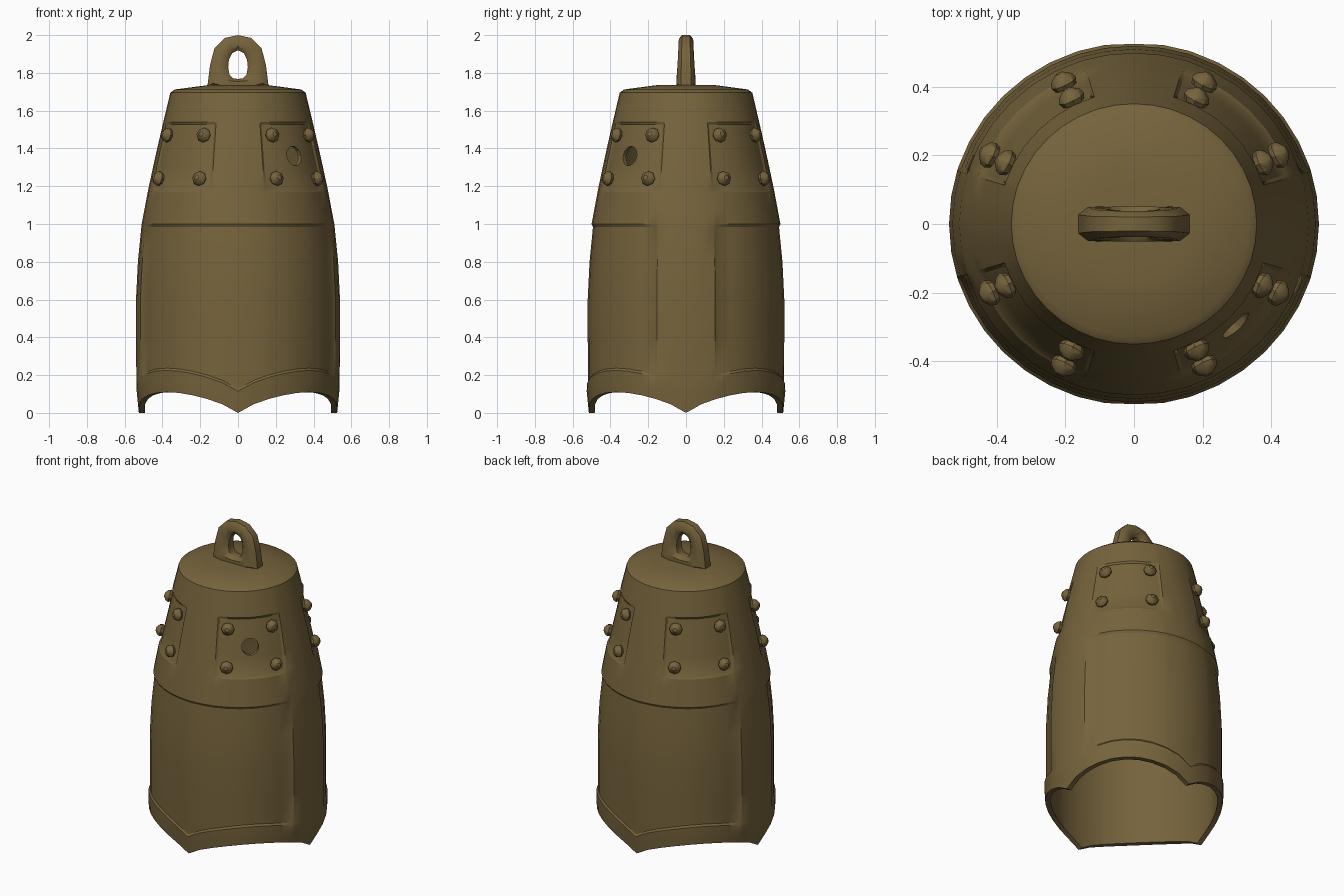
import bpy, bmesh
from math import sin, cos, radians, pi
from mathutils import Vector

if "Cube" in bpy.data.objects:
    bpy.data.objects.remove(bpy.data.objects["Cube"])

bronze = bpy.data.materials.new("aged_bronze")
bronze.diffuse_color = (0.18, 0.125, 0.045, 1)
bronze.use_nodes = True
bronze.node_tree.nodes["Principled BSDF"].inputs["Base Color"].default_value = bronze.diffuse_color


def finish(bm, name, angle=30):
    bmesh.ops.recalc_face_normals(bm, faces=bm.faces)
    me = bpy.data.meshes.new(name)
    bm.to_mesh(me)
    bm.free()
    ob = bpy.data.objects.new(name, me)
    bpy.context.collection.objects.link(ob)
    me.materials.append(bronze)
    bpy.ops.object.select_all(action='DESELECT')
    ob.select_set(True)
    bpy.context.view_layer.objects.active = ob
    bpy.ops.object.shade_smooth_by_angle(angle=radians(angle))
    return ob


def bridge(bm, rings):
    for a, b in zip(rings, rings[1:]):
        n = len(a)
        for i in range(n):
            bm.faces.new((a[i], a[(i + 1) % n], b[(i + 1) % n], b[i]))


# Bell profile: (z, radius)
PROFILE = [(0, .525), (.15, .54), (.6, .54), (.8, .53), (1.0, .51), (1.2, .472),
           (1.4, .428), (1.55, .393), (1.7, .357)]
YS = 0.98


def radius(z):
    for (z0, r0), (z1, r1) in zip(PROFILE, PROFILE[1:]):
        if z <= z1:
            return r0 + (r1 - r0) * (z - z0) / (z1 - z0)
    return PROFILE[-1][1]


def rim(a):
    return 0.11 * abs(sin(radians(2 * a))) ** 0.75


# Columns in degrees for one quadrant, mirrored round the bell
quad = [0, 9, 17, 18.5, 27, 36, 45, 54, 63, 71.5, 73, 81, 90]
angles = sorted({x % 360 for q in quad for x in (q, 180 - q, 180 + q, -q)})
# Rows: (height, follows the wavy rim)
rows = [(0, 1), (.06, 1), (.115, 1), (.127, 1), (.4, 0), (.6, 0), (.8, 0), (.985, 0), (1.0, 0),
        (1.08, 0), (1.17, 0), (1.183, 0), (1.3, 0), (1.42, 0), (1.527, 0), (1.54, 0),
        (1.62, 0), (1.695, 0)]


def recess(k, a):
    q = min(a % 180, 180 - a % 180)
    lower = 3 <= k <= 7 and q > 18
    upper = 11 <= k <= 14 and 18 < q < 72
    return 0.009 if lower or upper else 0


# Hollow bell body with recessed panels and four-pointed rim
bm = bmesh.new()


def ring(fn):
    out = []
    for a in angles:
        r, z = fn(a)
        t = radians(a)
        out.append(bm.verts.new((r * cos(t), r * sin(t) * YS, z)))
    return out


outer, inner = [], []
for k, (h, wavy) in enumerate(rows):
    def z_at(a, h=h, wavy=wavy):
        return h + rim(a) * wavy
    outer.append(ring(lambda a: (radius(z_at(a)) - recess(k, a), z_at(a))))
for h, wavy in [(0, 1), (.08, 1), (.4, 0), (.8, 0), (1.0, 0), (1.2, 0), (1.4, 0), (1.66, 0)]:
    def z_in(a, h=h, wavy=wavy):
        return h + rim(a) * wavy
    inner.append(ring(lambda a: (radius(z_in(a)) - .032, z_in(a))))
top = [ring(lambda a, r=r, z=z: (r, z)) for r, z in [(.335, 1.712), (.16, 1.735)]]
bridge(bm, inner[::-1] + outer + top)
bm.faces.new(top[-1])
bm.faces.new(inner[-1])
body = finish(bm, "bell_body")

# Round sound hole through the front right panel
out_dir = Vector((1, -1, 0)).normalized()
bpy.ops.mesh.primitive_cylinder_add(vertices=12, radius=.052, depth=.3,
                                    location=out_dir * .43 + Vector((0, 0, 1.36)),
                                    rotation=out_dir.to_track_quat('Z', 'Y').to_euler())
cutter = bpy.context.object
cutter.name = "hole_cutter"
cutter.hide_render = True
mod = body.modifiers.new("hole", 'BOOLEAN')
mod.operation = 'DIFFERENCE'
mod.solver = 'EXACT'
mod.object = cutter
bpy.context.view_layer.objects.active = body
bpy.ops.object.modifier_apply(modifier="hole")
bpy.data.objects.remove(cutter)
body.select_set(True)
bpy.context.view_layer.objects.active = body
bpy.ops.object.shade_smooth_by_angle(angle=radians(30))

# Studs: four in each panel
bm = bmesh.new()
for base in (0, 90, 180, 270):
    for off in (26, 64):
        for z in (1.24, 1.47):
            t = radians(base + off)
            r = radius(z)
            n = Vector((cos(t), sin(t), .22)).normalized()
            rot = n.to_track_quat('Z', 'Y')
            c = Vector((r * cos(t), r * sin(t) * YS, z))
            rings = [[bm.verts.new(c + rot @ Vector((rr * cos(i * pi / 4), rr * sin(i * pi / 4), h)))
                      for i in range(8)]
                     for rr, h in [(.03, -.018), (.04, .004), (.034, .02), (.012, .036)]]
            bridge(bm, rings)
            bm.faces.new(rings[0])
            bm.faces.new(rings[-1])
finish(bm, "panel_studs", 35)

# Hanging loop: swept between outer and inner outlines
out_pts = [(0, 2.0), (.07, 1.985), (.125, 1.93), (.148, 1.84), (.162, 1.73), (.08, 1.715), (0, 1.715)]
in_pts = [(0, 1.92), (.03, 1.905), (.048, 1.87), (.052, 1.83), (.045, 1.79), (.028, 1.772), (0, 1.768)]
pairs = list(zip(out_pts, in_pts))
pairs += [((-o[0], o[1]), (-i[0], i[1])) for o, i in pairs[-2:0:-1]]
bm = bmesh.new()
loops = []
for o, i in pairs:
    o, i = Vector((o[0], 0, o[1])), Vector((i[0], 0, i[1]))
    d = .038 + .05 * max(0, 2.0 - o.z) * .9
    section = [(0, .55), (.25, 1), (.75, 1), (1, .55), (1, -.55), (.75, -1), (.25, -1), (0, -.55)]
    loops.append([bm.verts.new(o.lerp(i, f) + Vector((0, d * y, 0))) for f, y in section])
bridge(bm, loops + [loops[0]])
finish(bm, "hanging_loop", 40)
